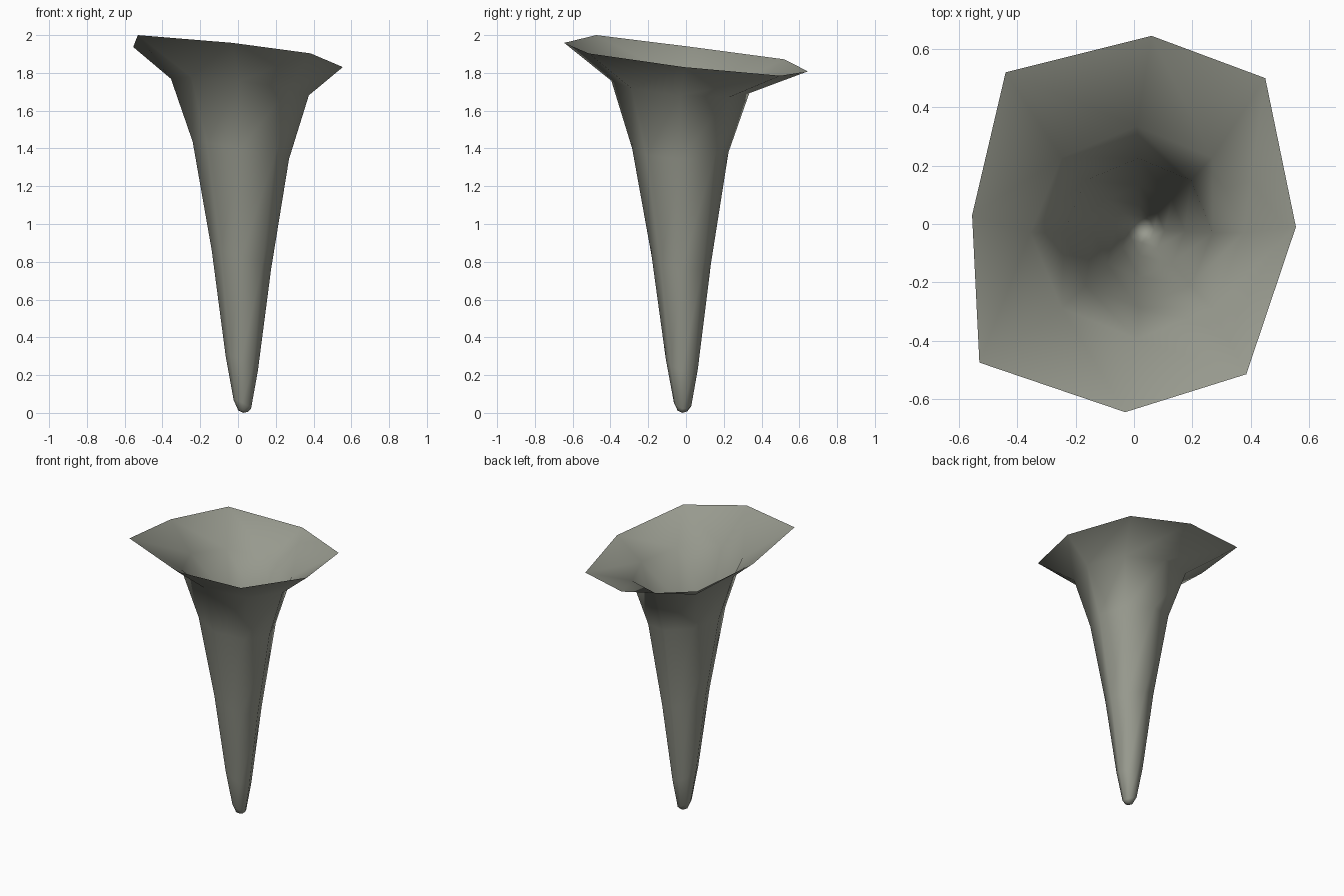
import bpy
import bmesh
from math import cos, sin, pi

cube = bpy.data.objects.get("Cube")
if cube:
    bpy.data.objects.remove(cube)

SIDES = 8

# Colour
mat = bpy.data.materials.new("grey_green")
mat.use_nodes = True
colour = (0.31, 0.32, 0.27, 1.0)
mat.diffuse_color = colour
mat.node_tree.nodes["Principled BSDF"].inputs["Base Color"].default_value = colour

# Tube rings from tip to throat: centre x, centre y, z, radius, tilt x, tilt y
rings = [
    (0.027, -0.018, 0.010, 0.026, -0.15, -0.05),
    (0.023, -0.018, 0.045, 0.046, -0.50, -0.20),
    (0.020, -0.022, 0.260, 0.085, -0.45, -0.30),
    (0.018, -0.025, 0.810, 0.157, -0.32, -0.13),
    (0.015, -0.030, 1.390, 0.255, -0.18, -0.04),
    (0.010, -0.030, 1.725, 0.365, -0.12, -0.09),
]

# Uneven flared rim outline, counter-clockwise from the left side
rim = [(0.555, -0.01), (0.45, 0.50), (0.06, 0.645), (-0.44, 0.52),
       (-0.555, 0.03), (-0.53, -0.475), (-0.03, -0.645), (0.385, -0.515)]


def ring_points(cx, cy, z, r, tx, ty):
    for i in range(SIDES):
        a = 2 * pi * i / SIDES
        dx, dy = r * cos(a), r * sin(a)
        yield cx + dx, cy + dy, max(0.0, z + tx * dx + ty * dy)


# Open trumpet: stacked rings bridged by quads, closed at the tip
bm = bmesh.new()
loops = [[bm.verts.new(p) for p in ring_points(*ring)] for ring in rings]
loops.append([bm.verts.new((x, y, 1.885 - 0.1 * x - 0.11 * y)) for x, y in rim])
for low, high in zip(loops, loops[1:]):
    for i in range(SIDES):
        j = (i + 1) % SIDES
        bm.faces.new((low[i], low[j], high[j], high[i]))
tip = bm.verts.new((0.027, -0.018, 0.0))
for i in range(SIDES):
    bm.faces.new((tip, loops[0][(i + 1) % SIDES], loops[0][i]))
for face in bm.faces:
    face.smooth = True

# The highest rim corner reaches the full height
loops[-1][5].co.z = 2.0

mesh = bpy.data.meshes.new("trumpet_horn")
bm.to_mesh(mesh)
bm.free()
mesh.materials.append(mat)
horn = bpy.data.objects.new("trumpet_horn", mesh)
bpy.context.collection.objects.link(horn)
